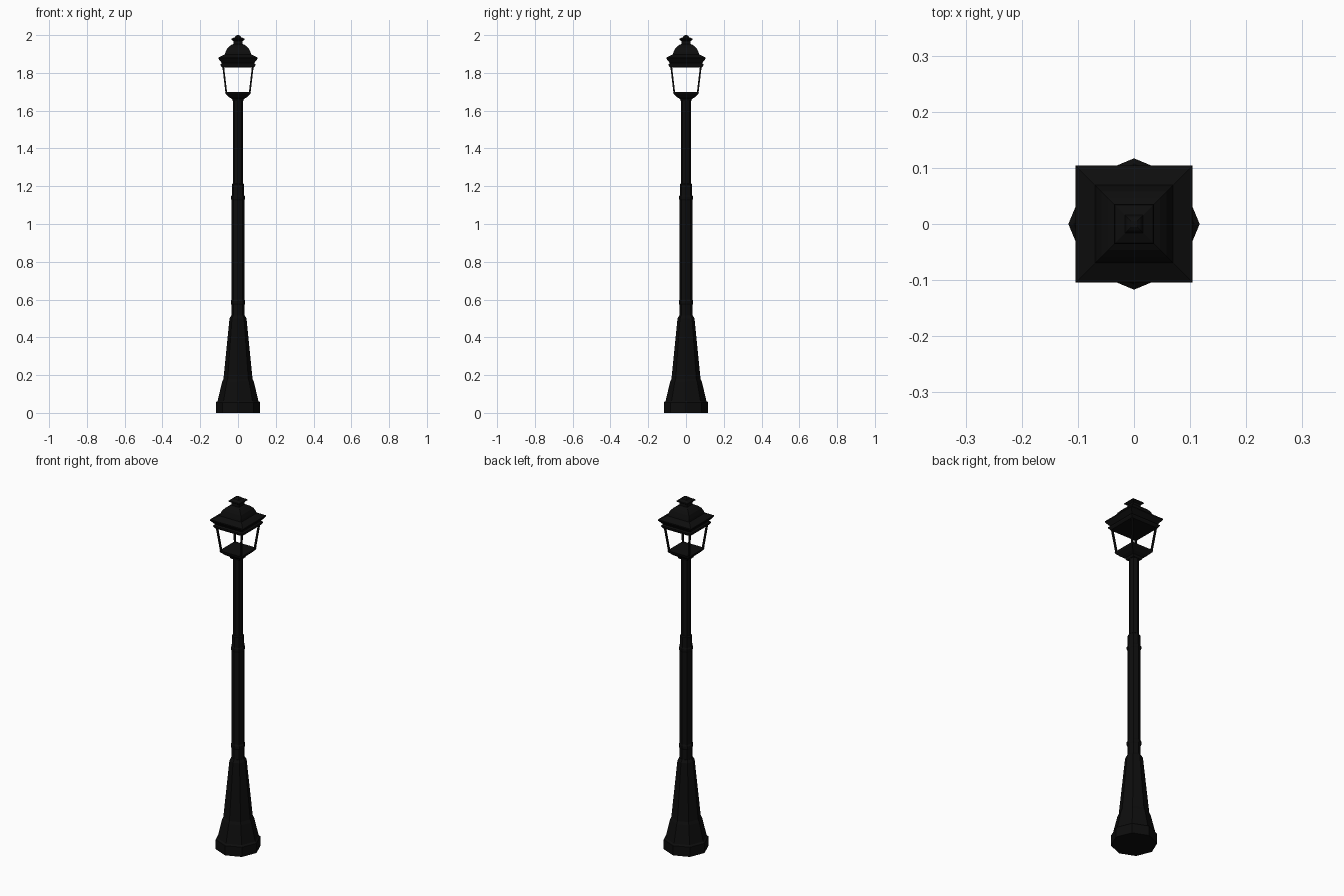
import bpy, bmesh, math
from mathutils import Vector

if "Cube" in bpy.data.objects:
    bpy.data.objects.remove(bpy.data.objects["Cube"], do_unlink=True)

iron = bpy.data.materials.new("black_iron")
iron.use_nodes = True
IRON = (0.004, 0.004, 0.004, 1)
iron.diffuse_color = IRON
iron.node_tree.nodes["Principled BSDF"].inputs["Base Color"].default_value = IRON


def finish(name, bm):
    bmesh.ops.recalc_face_normals(bm, faces=bm.faces)
    mesh = bpy.data.meshes.new(name)
    bm.to_mesh(mesh)
    bm.free()
    mesh.materials.append(iron)
    obj = bpy.data.objects.new(name, mesh)
    bpy.context.collection.objects.link(obj)
    return obj


def stack(name, profile, sides):
    """Closed prism stack from (half width, height) pairs; squares face the axes."""
    bm = bmesh.new()
    turn, grow = (math.pi / 4, math.sqrt(2)) if sides == 4 else (0, 1)
    rings = []
    for r, z in profile:
        angles = [turn + math.tau * i / sides for i in range(sides)]
        rings.append([bm.verts.new((r * grow * math.cos(a), r * grow * math.sin(a), z))
                      for a in angles])
    for low, high in zip(rings, rings[1:]):
        for i in range(sides):
            j = (i + 1) % sides
            bm.faces.new((low[i], low[j], high[j], high[i]))
    bm.faces.new(rings[0][::-1])
    bm.faces.new(rings[-1])
    return finish(name, bm)


# Octagonal pedestal
stack("base", [(0.117, 0), (0.117, 0.055), (0.108, 0.063), (0.084, 0.165),
               (0.077, 0.18), (0.045, 0.5), (0.036, 0.515)], 8)

# Lower and upper pole
stack("lower_shaft", [(0.034, 0.51), (0.034, 1.14)], 8)
stack("upper_shaft", [(0.026, 1.2), (0.026, 1.655)], 8)

# Collars
stack("lower_collar", [(0.034, 0.57), (0.038, 0.578), (0.038, 0.592), (0.034, 0.6)], 8)
stack("upper_collar", [(0.034, 1.125), (0.037, 1.132), (0.037, 1.145), (0.033, 1.152),
                       (0.032, 1.2), (0.032, 1.21), (0.026, 1.215)], 8)

# Square lantern cup
stack("lantern_cup", [(0.027, 1.65), (0.032, 1.662), (0.048, 1.672),
                      (0.066, 1.69), (0.069, 1.70)], 4)

# Leaning corner posts
for sx, sy, label in ((1, -1, "front_left"), (-1, -1, "front_right"),
                      (1, 1, "back_left"), (-1, 1, "back_right")):
    bm = bmesh.new()
    bmesh.ops.create_cube(bm, size=1)
    for v in bm.verts:
        centre, z = (0.079, 1.84) if v.co.z > 0 else (0.062, 1.695)
        v.co = Vector((sx * centre + v.co.x * 0.009, sy * centre + v.co.y * 0.009, z))
    finish(label + "_post", bm)

# Tiered square roof with a domed crown
stack("roof_rim", [(0.084, 1.828), (0.092, 1.84), (0.092, 1.846), (0.084, 1.852)], 4)
stack("roof_eave", [(0.084, 1.85), (0.104, 1.875), (0.104, 1.881), (0.07, 1.898)], 4)
stack("roof_dome", [(0.07, 1.895), (0.066, 1.91), (0.058, 1.928), (0.046, 1.941),
                    (0.032, 1.95), (0.024, 1.953)], 4)

# Finial
stack("finial", [(0.024, 1.95), (0.024, 1.968), (0.036, 1.976), (0.034, 1.981),
                 (0.016, 1.989), (0.012, 1.996), (0.005, 2.0)], 4)
